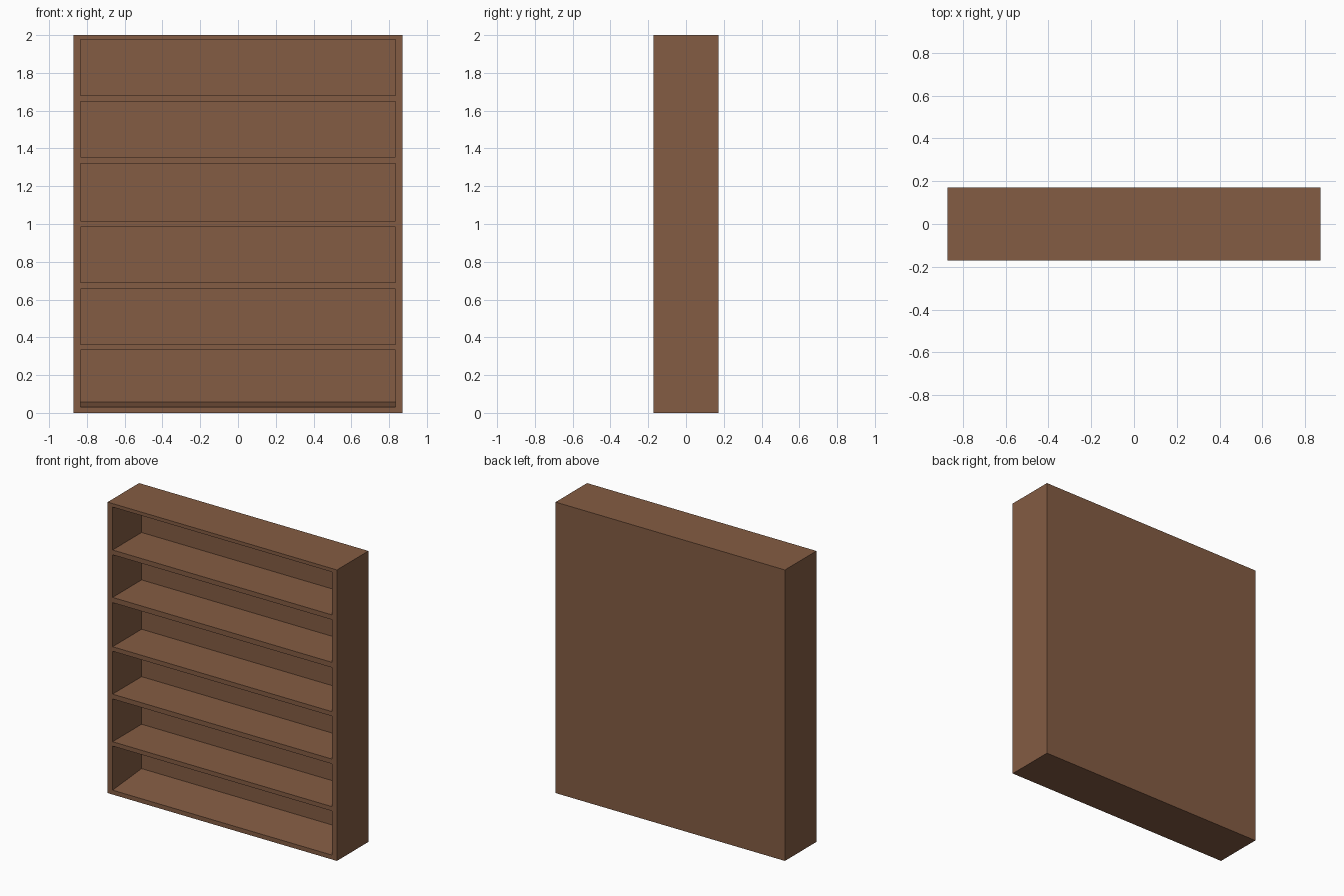
import bpy, bmesh

if "Cube" in bpy.data.objects:
    bpy.data.objects.remove(bpy.data.objects["Cube"])

W, D, H = 0.872, 0.171, 2.0      # half width, half depth, height
INNER_W = 0.834                  # half width of the openings
BACK_Y = 0.144                   # inner face of the back panel

wood = bpy.data.materials.new("brown_wood")
wood.diffuse_color = (0.231, 0.107, 0.056, 1.0)
wood.use_nodes = True
wood.node_tree.nodes["Principled BSDF"].inputs["Base Color"].default_value = wood.diffuse_color


def prism(bm, profile, half_w):
    """Extrude a (y, z) profile along x from -half_w to half_w."""
    f = bm.faces.new([bm.verts.new((-half_w, y, z)) for y, z in profile])
    ext = bmesh.ops.extrude_face_region(bm, geom=[f])["geom"]
    moved = [v for v in ext if isinstance(v, bmesh.types.BMVert)]
    bmesh.ops.translate(bm, verts=moved, vec=(2 * half_w, 0, 0))


def make_object(name, prisms):
    bm = bmesh.new()
    for profile, half_w in prisms:
        prism(bm, profile, half_w)
    bmesh.ops.recalc_face_normals(bm, faces=bm.faces)
    mesh = bpy.data.meshes.new(name)
    bm.to_mesh(mesh)
    bm.free()
    mesh.materials.append(wood)
    ob = bpy.data.objects.new(name, mesh)
    bpy.context.collection.objects.link(ob)
    return ob


# Solid bookcase block
case = make_object("bookcase", [([(-D, 0), (D, 0), (D, H), (-D, H)], W)])

# Shelf openings: (front bottom, back bottom, top); the lowest floor slopes up to the back
openings = [(0.030, 0.058, 0.333), (0.363, 0.363, 0.657), (0.690, 0.690, 0.985),
            (1.016, 1.016, 1.319), (1.355, 1.355, 1.648), (1.681, 1.681, 1.976)]
F = -D - 0.1                     # cutters start in front of the block
cuts = []
for zf, zb, zt in openings:
    cuts.append(([(F, zf), (-D, zf), (BACK_Y, zb), (BACK_Y, zt), (F, zt)], INNER_W))
cutter = make_object("shelf_cutter", cuts)
cutter.hide_render = True

# Cut the openings and discard the cutter
mod = case.modifiers.new("openings", 'BOOLEAN')
mod.operation = 'DIFFERENCE'
mod.solver = 'EXACT'
mod.object = cutter
bpy.context.view_layer.objects.active = case
case.select_set(True)
bpy.ops.object.modifier_apply(modifier=mod.name)
bpy.data.objects.remove(cutter)
